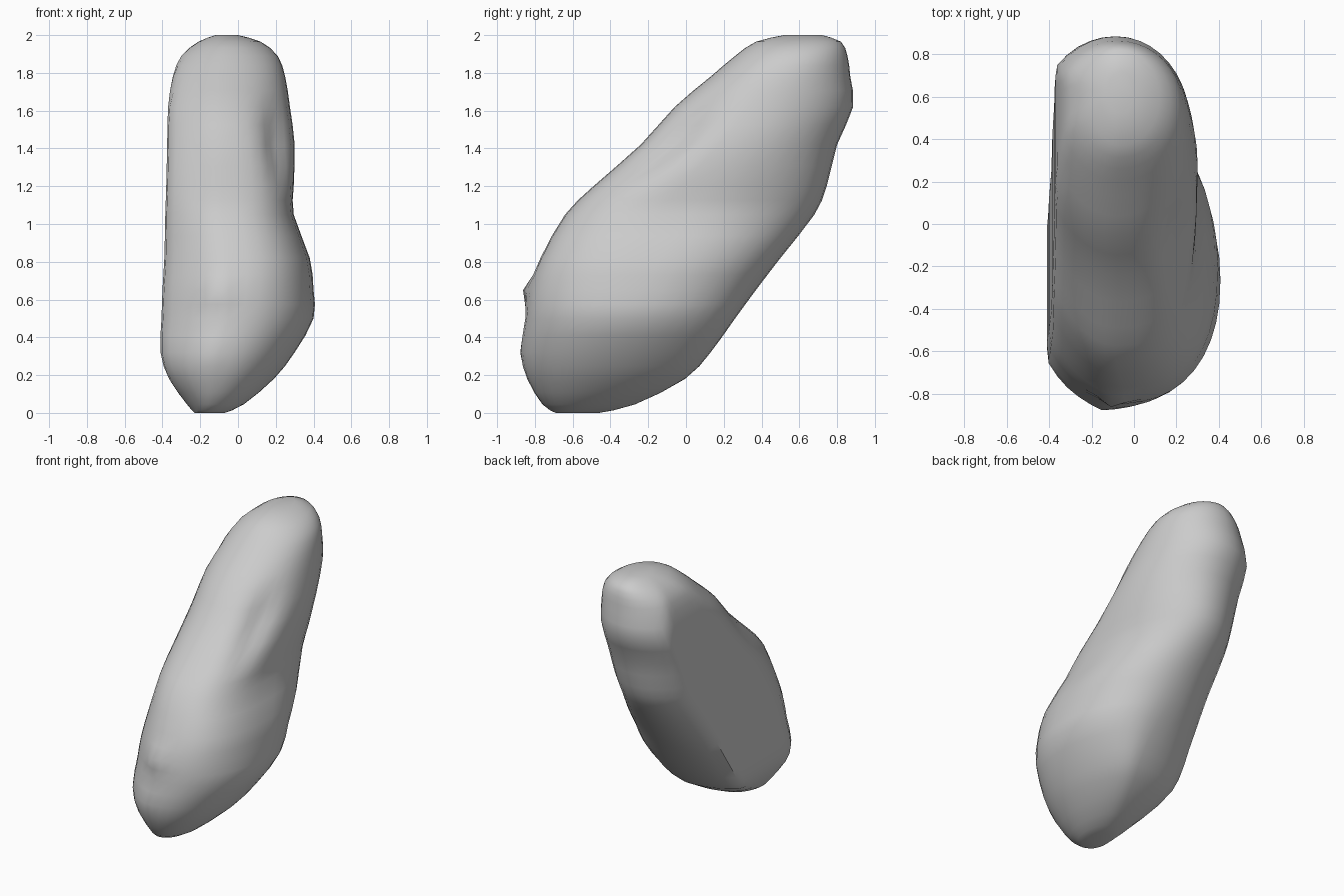
import bpy, bmesh
from math import sin, cos, pi, exp, copysign

if "Cube" in bpy.data.objects:
    bpy.data.objects.remove(bpy.data.objects["Cube"])

# Level slices of the leaning boulder: z, left x, right x, front y, back y
SLICES = [
    (0.00, -0.23, -0.07, -0.69, -0.46),
    (0.045, -0.27, 0.03, -0.76, -0.27),
    (0.18, -0.365, 0.19, -0.84, -0.005),
    (0.32, -0.41, 0.30, -0.87, 0.13),
    (0.50, -0.405, 0.40, -0.85, 0.26),
    (0.65, -0.40, 0.40, -0.83, 0.37),
    (0.82, -0.39, 0.38, -0.77, 0.50),
    (1.05, -0.385, 0.295, -0.64, 0.68),
    (1.20, -0.38, 0.295, -0.49, 0.745),
    (1.42, -0.375, 0.30, -0.24, 0.80),
    (1.62, -0.37, 0.275, -0.06, 0.885),
    (1.78, -0.345, 0.25, 0.13, 0.87),
    (1.89, -0.30, 0.21, 0.26, 0.855),
    (1.965, -0.21, 0.12, 0.37, 0.82),
    (2.00, -0.12, 0.00, 0.52, 0.72),
]
SIDES = 40


def bell(v, centre, width):
    return exp(-((v - centre) / width) ** 2)


def refine(rows):
    """Insert a smooth in-between slice in each gap."""
    out = [rows[0]]
    for i in range(len(rows) - 1):
        a, b = rows[max(i - 1, 0)], rows[i]
        c, d = rows[i + 1], rows[min(i + 2, len(rows) - 1)]
        mid = [(9 * q + 9 * r - p - s) / 16 for p, q, r, s in zip(a, b, c, d)]
        out += [mid, rows[i + 1]]
    return out


def ring(z, xl, xr, y0, y1):
    """Rounded slice: flat left side, full front right shoulder with a nick."""
    cy, ry = (y0 + y1) / 2, (y1 - y0) / 2
    ends = min(1, z / 0.2, (2 - z) / 0.4)
    pts = []
    for i in range(SIDES):
        a = 2 * pi * i / SIDES
        s0 = sin(a)
        n = 2.05
        if a > 1.5 * pi:
            n += 0.7 * bell(z, 1.05, 0.4)       # front right shoulder
        elif a < 0.5 * pi:
            n += 0.15 * bell(z, 0.4, 0.25)      # low back right corner
        elif a > pi:
            n = 1.9                             # softer front left
        # the back of the low slices swings to the right
        cx = xl + (xr - xl) * (0.44 + 0.2 * max(s0, 0) * bell(z, 0.2, 0.3))
        flat = 1 + ends * (0.38 if a < pi else 0.22)
        c = copysign(abs(cos(a)) ** (2 / n), cos(a))
        s = copysign(abs(s0) ** (2 / n), s0)
        k = 1 - 0.13 * bell(z, 1.42, 0.16) * bell(a, 1.77 * pi, 0.27)
        k += 0.07 * (bell(z, 0.64, 0.07) + 0.4 * bell(z, 0.32, 0.1)) * bell(a, 1.45 * pi, 0.15)
        if c >= 0:
            x = cx + (xr - cx) * c * k
        else:
            x = max(xl, cx + (cx - xl) * c * flat)
        pts.append((x, cy + ry * s * k, max(z, 0)))
    return pts


# Boulder body lofted through the slices
bm = bmesh.new()
rings = [[bm.verts.new(p) for p in ring(*s)] for s in refine(SLICES)]
for low, high in zip(rings, rings[1:]):
    for i in range(SIDES):
        j = (i + 1) % SIDES
        bm.faces.new((low[i], low[j], high[j], high[i]))
bm.faces.new(rings[0][::-1])
bm.faces.new(rings[-1])
bmesh.ops.recalc_face_normals(bm, faces=bm.faces)
mesh = bpy.data.meshes.new("boulder")
bm.to_mesh(mesh)
bm.free()
boulder = bpy.data.objects.new("boulder", mesh)
bpy.context.collection.objects.link(boulder)

# Smooth shading with the cut side kept crisp
bpy.context.view_layer.objects.active = boulder
boulder.select_set(True)
bpy.ops.object.shade_smooth_by_angle(angle=0.8)
